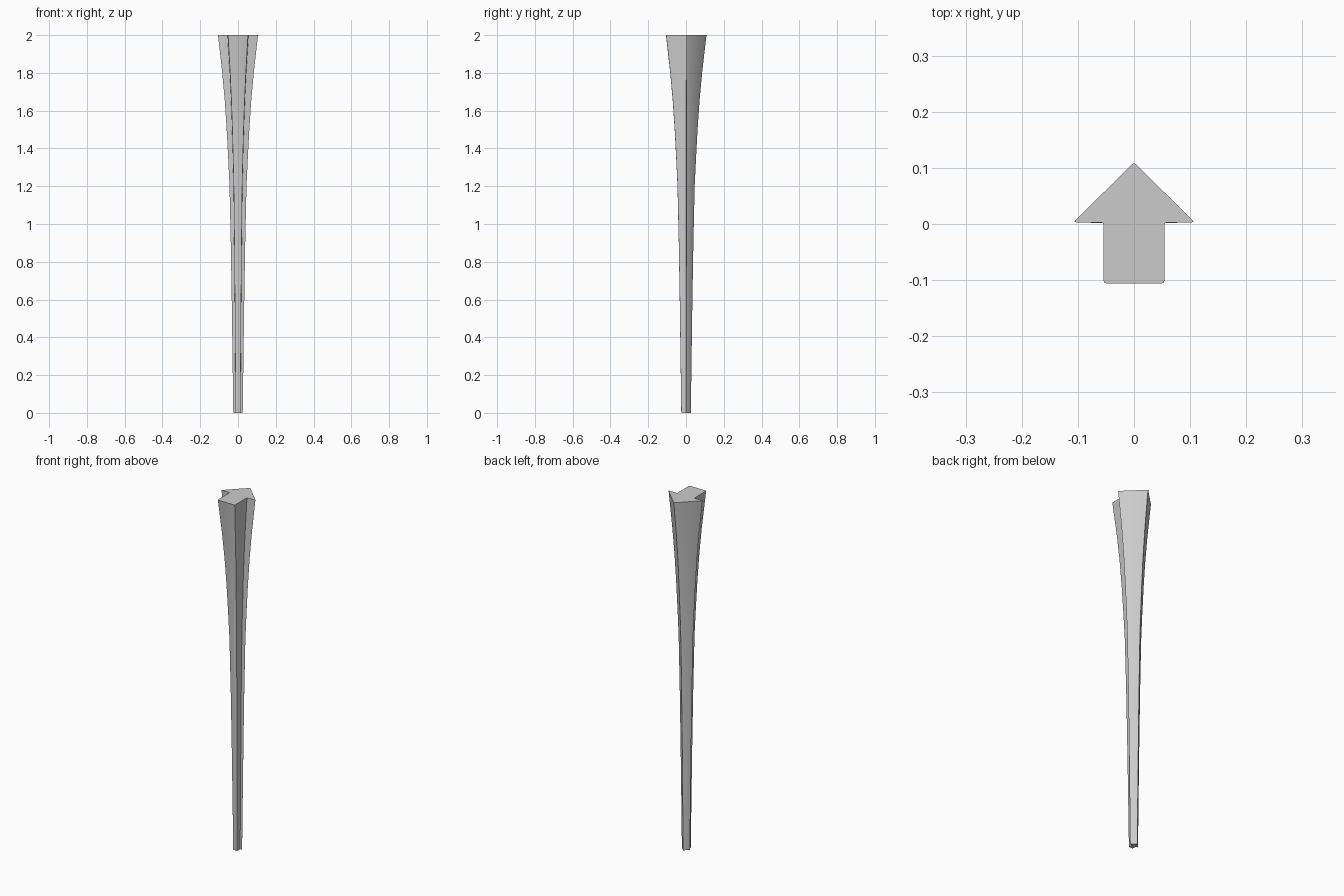
import bpy, bmesh
from mathutils import Vector

if "Cube" in bpy.data.objects:
    bpy.data.objects.remove(bpy.data.objects["Cube"])

# Arrow cross-section, drawn at the size of the top end
HALF = 0.106
ARROW = [(0, .110), (-.108, .003), (-.054, .003), (-.054, -.106),
         (.054, -.106), (.054, .003), (.108, .003)]
# Height and half-width of each section along the flared shaft
SECTIONS = [(0, .025), (.3, .0290), (.6, .0332), (.9, .0383), (1.2, .045),
            (1.35, .0520), (1.5, .0600), (1.65, .0700), (1.8, .0835), (2, .106)]


def rounded(points, r=.005):
    """Replace each corner with a small three-point round."""
    pts = [Vector(p) for p in points]
    out = []
    for i, p in enumerate(pts):
        a = p + (pts[i - 1] - p).normalized() * r
        b = p + (pts[(i + 1) % len(pts)] - p).normalized() * r
        out += [a, (a + b) / 4 + p / 2, b]
    return out


# Shaft: loft the arrow profile through the sections
bm = bmesh.new()
profile = rounded(ARROW)
rings = [[bm.verts.new((p.x * w / HALF, p.y * w / HALF, z)) for p in profile]
         for z, w in SECTIONS]
n = len(profile)
for low, high in zip(rings, rings[1:]):
    for i in range(n):
        j = (i + 1) % n
        bm.faces.new((low[i], low[j], high[j], high[i]))

# End caps
bm.faces.new(rings[0][::-1])
bm.faces.new(rings[-1])
bmesh.ops.recalc_face_normals(bm, faces=bm.faces)

mesh = bpy.data.meshes.new("arrow_shaft")
bm.to_mesh(mesh)
bm.free()
shaft = bpy.data.objects.new("arrow_shaft", mesh)
bpy.context.collection.objects.link(shaft)
bpy.context.view_layer.objects.active = shaft
shaft.select_set(True)
bpy.ops.object.shade_smooth_by_angle(angle=.5)
